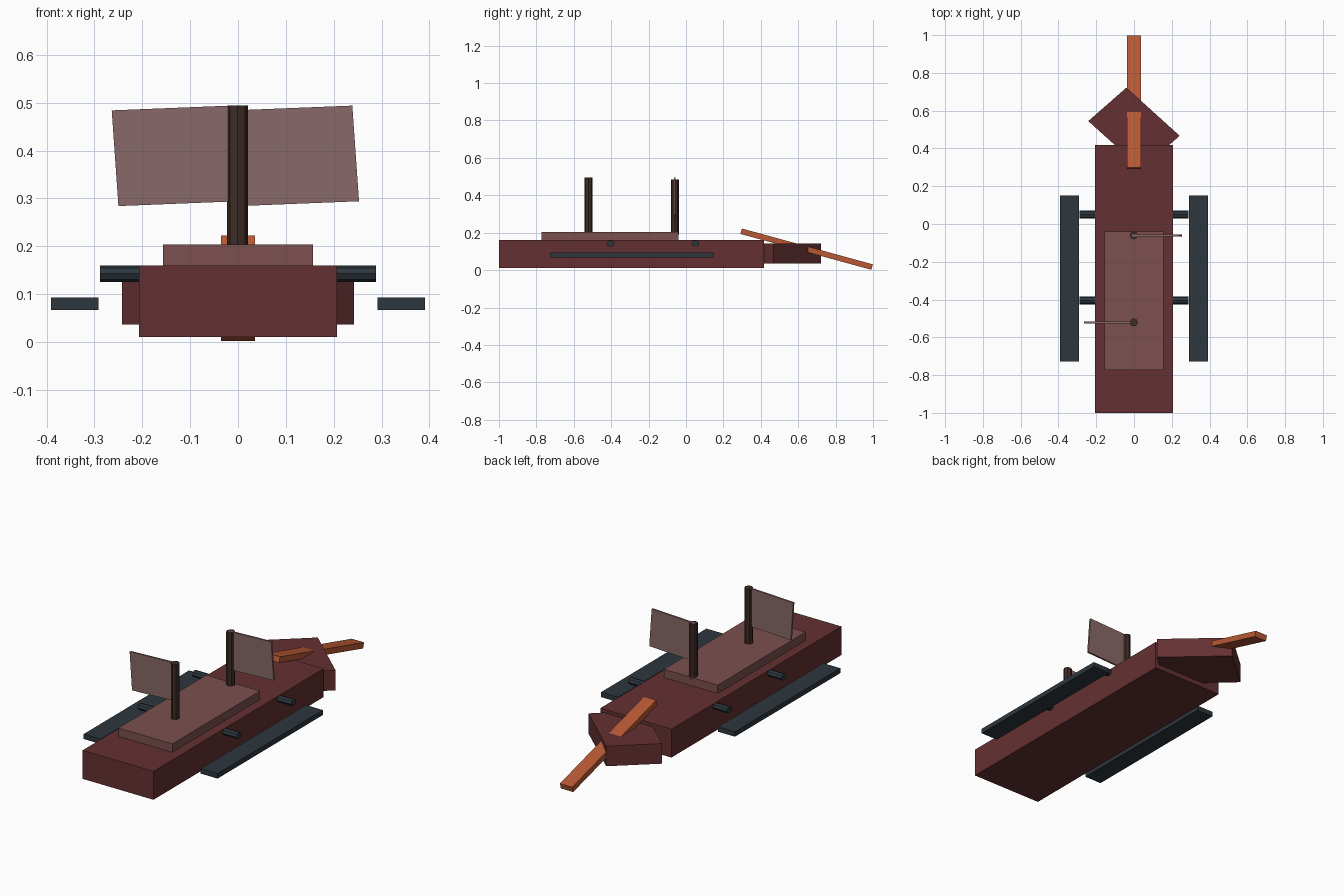
import bpy, bmesh
from math import radians, pi
from mathutils import Matrix, Vector

if "Cube" in bpy.data.objects:
    bpy.data.objects.remove(bpy.data.objects["Cube"])


def material(name, rgb):
    m = bpy.data.materials.new(name)
    m.diffuse_color = (*rgb, 1)
    m.use_nodes = True
    m.node_tree.nodes["Principled BSDF"].inputs["Base Color"].default_value = m.diffuse_color
    return m


RED = material("hull_red", (0.127, 0.030, 0.032))
ROSE = material("deck_rose", (0.200, 0.080, 0.080))
CLOTH = material("sail_cloth", (0.250, 0.138, 0.138))
DARK = material("dark_slate", (0.026, 0.038, 0.048))
BROWN = material("mast_brown", (0.048, 0.025, 0.019))
ORANGE = material("spar_orange", (0.480, 0.100, 0.034))


def finish(name, bm, mat):
    bmesh.ops.recalc_face_normals(bm, faces=bm.faces)
    me = bpy.data.meshes.new(name)
    bm.to_mesh(me)
    bm.free()
    me.materials.append(mat)
    ob = bpy.data.objects.new(name, me)
    bpy.context.collection.objects.link(ob)
    return ob


def box(name, center, size, mat, rot=None):
    bm = bmesh.new()
    m = Matrix.Translation(center) @ (rot or Matrix()) @ Matrix.Diagonal((*size, 1))
    bmesh.ops.create_cube(bm, size=1, matrix=m)
    return finish(name, bm, mat)


def span(name, lo, hi, mat):
    lo, hi = Vector(lo), Vector(hi)
    return box(name, (lo + hi) / 2, hi - lo, mat)


def prism(name, points, direction, mat):
    """Extrude a polygon along a direction."""
    bm = bmesh.new()
    face = bm.faces.new([bm.verts.new(p) for p in points])
    ext = bmesh.ops.extrude_face_region(bm, geom=[face], use_keep_orig=True)
    verts = [g for g in ext["geom"] if isinstance(g, bmesh.types.BMVert)]
    bmesh.ops.translate(bm, verts=verts, vec=direction)
    return finish(name, bm, mat)


def rod(name, center, radius, length, mat, rot=None, squash=(1, 1, 1)):
    bm = bmesh.new()
    m = (Matrix.Translation(center) @ Matrix.Diagonal((*squash, 1))
         @ (rot or Matrix()))
    bmesh.ops.create_cone(bm, cap_ends=True, segments=8, radius1=radius,
                          radius2=radius, depth=length, matrix=m)
    return finish(name, bm, mat)


# hull and raised deck
span("hull", (-0.207, -1.0, 0.01), (0.207, 0.417, 0.16), RED)
span("deck", (-0.157, -0.772, 0.155), (0.157, -0.04, 0.204), ROSE)

# turned block forming the pointed bow
prism("bow", [(-0.04, 0.722, 0.036), (-0.242, 0.545, 0.036),
              (0.04, 0.29, 0.036), (0.242, 0.467, 0.036)], (0, 0, 0.106), RED)

# sloping spar through the bow
box("bowsprit", (0, 0.645, 0.112), (0.072, 0.726, 0.030), ORANGE,
    Matrix.Rotation(radians(-15.3), 4, 'X'))

# masts with slightly leaning sails on opposite sides
for name, y, top, x0, z0 in (("front", -0.521, 0.494, -0.25, 0.284),
                             ("rear", -0.060, 0.484, 0.003, 0.284)):
    rod(name + "_mast", (-0.001, y, (top + 0.19) / 2), 0.0215, top - 0.19, BROWN)
    prism(name + "_sail", [(x0, y - 0.005, z0), (x0 + 0.25, y - 0.005, z0 + 0.01),
                           (x0 + 0.236, y - 0.005, z0 + 0.21),
                           (x0 - 0.014, y - 0.005, z0 + 0.20)], (0, 0.01, 0), CLOTH)

# outrigger arms crossing the hull
for name, y in (("front", -0.404), ("rear", 0.050)):
    rod(name + "_outrigger_arm", (0, y, 0.1425), 0.021, 0.578, DARK,
        Matrix.Rotation(pi / 2, 4, 'Y'), (1, 1, 0.82))

# outrigger floats
for name, s in (("left", -1), ("right", 1)):
    box(name + "_float", (s * 0.341, -0.289, 0.080), (0.099, 0.878, 0.026), DARK)
